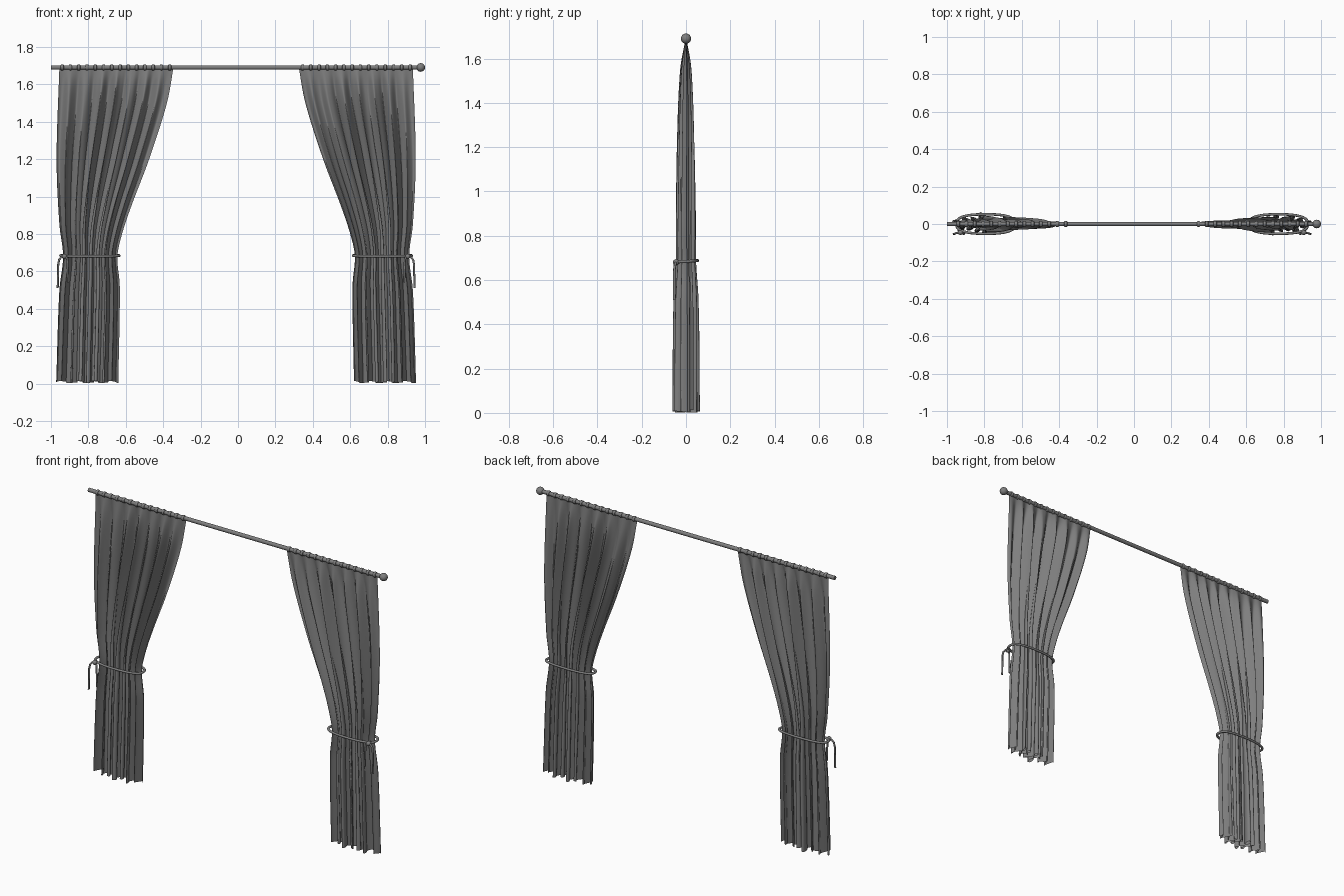
import bpy, bmesh, math
from mathutils import Vector

if "Cube" in bpy.data.objects:
    bpy.data.objects.remove(bpy.data.objects["Cube"])


def material(name, value):
    m = bpy.data.materials.new(name)
    m.use_nodes = True
    colour = (value, value, value, 1)
    m.diffuse_color = colour
    m.node_tree.nodes["Principled BSDF"].inputs["Base Color"].default_value = colour
    return m


grey = material("grey", 0.21)
ROD_Z = 1.69
MIDDLE = -0.01          # mirror line of the pair of curtains


def finish(bm, name):
    me = bpy.data.meshes.new(name)
    bm.to_mesh(me)
    bm.free()
    for p in me.polygons:
        p.use_smooth = True
    ob = bpy.data.objects.new(name, me)
    bpy.context.collection.objects.link(ob)
    me.materials.append(grey)
    return ob


def tube(name, points, radius, cyclic=False):
    cu = bpy.data.curves.new(name, "CURVE")
    cu.dimensions = "3D"
    cu.bevel_depth = radius
    cu.bevel_resolution = 3
    cu.use_fill_caps = True
    sp = cu.splines.new("POLY")
    sp.points.add(len(points) - 1)
    for p, co in zip(sp.points, points):
        p.co = (*co, 1)
    sp.use_cyclic_u = cyclic
    sp.use_smooth = True
    ob = bpy.data.objects.new(name, cu)
    bpy.context.collection.objects.link(ob)
    cu.materials.append(grey)
    return ob


def ball(name, centre, radius):
    bpy.ops.mesh.primitive_uv_sphere_add(segments=24, ring_count=14, radius=radius, location=centre)
    ob = bpy.context.object
    ob.name = name
    ob.data.materials.append(grey)
    bpy.ops.object.shade_smooth()


def smooth_profile(keys, z):
    """Smooth interpolation through (height, value) pairs, top to bottom."""
    n = len(keys)
    for i in range(n - 1):
        (z0, a), (z1, b) = keys[i], keys[i + 1]
        if z >= z1 or i == n - 2:
            def slope(j):
                lo, hi = keys[max(j - 1, 0)], keys[min(j + 1, n - 1)]
                return (hi[1] - lo[1]) / (hi[0] - lo[0])
            h = z1 - z0
            t = (z - z0) / h
            return (a * (1 + 2 * t) * (1 - t) ** 2 + b * t * t * (3 - 2 * t)
                    + h * slope(i) * t * (1 - t) ** 2 + h * slope(i + 1) * t * t * (t - 1))


# Height profiles of one curtain: both edges, fold depth and fold overlap
OUTER = [(1.69, 0.945), (1.2, 0.96), (0.85, 0.945), (0.68, 0.925), (0.5, 0.945), (0.01, 0.962)]
INNER = [(1.69, 0.335), (1.5, 0.37), (1.2, 0.465), (0.95, 0.56), (0.8, 0.61), (0.68, 0.635),
         (0.52, 0.622), (0.01, 0.63)]
DEPTH = [(1.69, 0.002), (1.55, 0.026), (1.2, 0.04), (0.8, 0.045), (0.68, 0.044), (0.5, 0.054), (0.01, 0.058)]
CURL = [(1.69, 0.0), (1.4, 0.004), (1.0, 0.012), (0.68, 0.014), (0.3, 0.016), (0.01, 0.016)]
FOLDS = 7.5
COLS, ROWS = 180, 48


def cloth_point(u, z, side):
    a, b = smooth_profile(INNER, z), smooth_profile(OUTER, z)
    drop = (ROD_Z - z) / ROD_Z
    phase = math.tau * FOLDS * u + 0.7 * math.sin(5 * u + side) + 0.5 * drop * math.sin(9 * u + 2 * drop)
    hem = math.sin(math.pi * u)
    fade = 0.3 + 0.7 * math.sqrt(max(hem, 0))
    uneven = 0.8 + 0.2 * math.sin(17 * u + 1.3 * side)
    y = smooth_profile(DEPTH, z) * fade * uneven * math.sin(phase)
    # gentle secondary creases
    y += 0.1 * smooth_profile(DEPTH, z) * hem * math.sin(2.3 * phase + 3 * drop)
    x = a + (b - a) * u + smooth_profile(CURL, z) * hem * math.sin(2 * phase)
    z += 0.006 * drop ** 6 * math.sin(phase * 0.5 + side)
    return Vector((MIDDLE + side * x, y, z))


def curtain(name, side):
    bm = bmesh.new()
    grid = []
    for r in range(ROWS + 1):
        z = 0.008 + (ROD_Z - 0.008) * r / ROWS
        grid.append([bm.verts.new(cloth_point(c / COLS, z, side)) for c in range(COLS + 1)])
    for low, high in zip(grid, grid[1:]):
        for c in range(COLS):
            quad = (low[c], low[c + 1], high[c + 1], high[c])
            bm.faces.new(quad if side > 0 else quad[::-1])
    finish(bm, name)


def tie_back(name, side):
    # cord looped round the gathered cloth
    loop = []
    for i in range(64):
        t = math.tau * i / 64
        c, s = math.cos(t), math.sin(t)
        x = 0.782 + 0.157 * math.copysign(abs(c) ** 0.85, c)
        y = 0.052 * math.copysign(abs(s) ** 0.7, s)
        loop.append((MIDDLE + side * x, y, 0.684 + 0.004 * s))
    tube(name + "_loop", loop, 0.007, True)
    # knot and two hanging ends
    knot = Vector((MIDDLE + side * 0.918, -0.045, 0.68))
    ball(name + "_knot", knot, 0.014)
    for label, dx, length in (("long", 0.032, 0.17), ("short", -0.016, 0.14)):
        tail = []
        for i in range(13):
            t = i / 12
            swing = min(1, t * 4)
            out = dx * math.sin(swing * math.pi / 2) + 0.004 * t * math.copysign(1, dx)
            lift = 0.012 * math.sin(math.pi * swing)
            tail.append(knot + Vector((side * out, -0.008 * swing, lift - length * t)))
        tube(f"{name}_{label}_end", tail, 0.0055)


def rod_rings(name, side):
    # fine gathers of the heading round the rod
    bm = bmesh.new()
    count, around, section = 14, 20, 8
    for k in range(count):
        cx = MIDDLE + side * (0.355 + 0.575 * k / (count - 1))
        verts = []
        for i in range(around):
            t = math.tau * i / around
            ring = []
            for j in range(section):
                p = math.tau * j / section
                rad = 0.012 + 0.004 * math.cos(p)
                ring.append(bm.verts.new((cx + 0.009 * math.sin(p), rad * math.cos(t), ROD_Z + rad * math.sin(t))))
            verts.append(ring)
        for i in range(around):
            for j in range(section):
                n, m = (i + 1) % around, (j + 1) % section
                bm.faces.new((verts[i][j], verts[n][j], verts[n][m], verts[i][m]))
    bmesh.ops.recalc_face_normals(bm, faces=bm.faces)
    finish(bm, name)


# Rod with a finial on the left end only
tube("curtain_rod", [(-1, 0, ROD_Z), (0.965, 0, ROD_Z)], 0.012)
ball("rod_finial", (0.977, 0, ROD_Z), 0.023)

for word, side in (("left", 1), ("right", -1)):
    curtain(word + "_curtain", side)
    tie_back(word + "_tie", side)
    rod_rings(word + "_heading", side)
